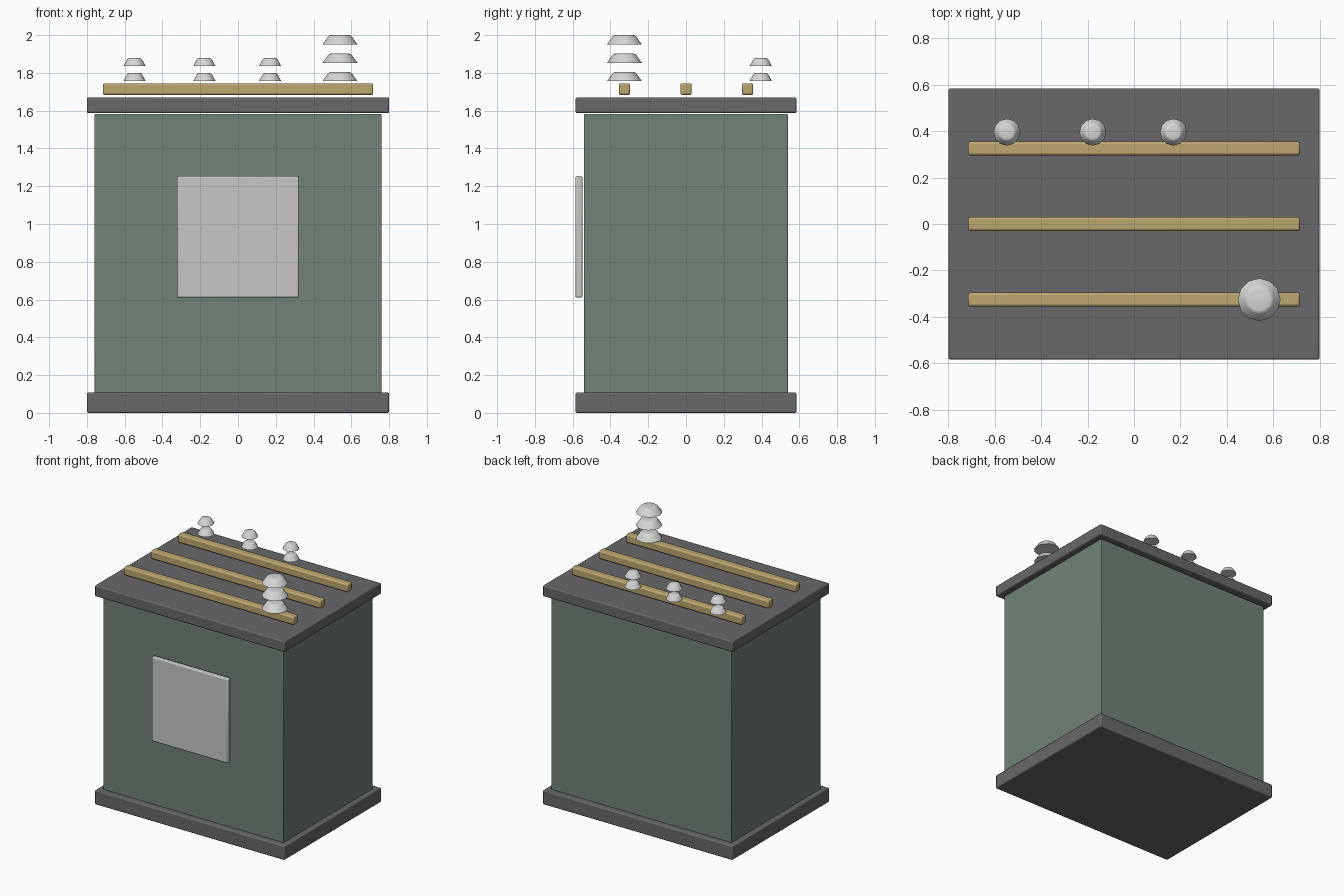
import bpy
import bmesh
from mathutils import Matrix, Vector

cube = bpy.data.objects.get("Cube")
if cube:
    bpy.data.objects.remove(cube, do_unlink=True)


def material(name, rgb):
    """Flat material from 0-255 display values, stored as linear."""
    col = [(c / 255 / 12.92) if c < 11 else ((c / 255 + 0.055) / 1.055) ** 2.4 for c in rgb]
    mat = bpy.data.materials.new(name)
    mat.use_nodes = True
    mat.diffuse_color = (*col, 1)
    mat.node_tree.nodes["Principled BSDF"].inputs["Base Color"].default_value = (*col, 1)
    return mat


GREEN = material("green_paint", (113, 130, 118))
GREY = material("dark_grey_metal", (104, 103, 106))
PLATE = material("pale_grey_plate", (199, 201, 198))
BRASS = material("brass", (190, 167, 112))
CERAMIC = material("white_ceramic", (212, 215, 213))


def finish(bm, name, mat, smooth_angle):
    mesh = bpy.data.meshes.new(name)
    bm.to_mesh(mesh)
    bm.free()
    mesh.materials.append(mat)
    obj = bpy.data.objects.new(name, mesh)
    bpy.context.collection.objects.link(obj)
    bpy.ops.object.select_all(action="DESELECT")
    obj.select_set(True)
    bpy.context.view_layer.objects.active = obj
    bpy.ops.object.shade_smooth_by_angle(angle=smooth_angle)
    return obj


def box(name, low, high, mat, bevel):
    """Box between two corners with softened edges."""
    low, high = Vector(low), Vector(high)
    bm = bmesh.new()
    bmesh.ops.create_cube(
        bm, size=1, matrix=Matrix.Translation((low + high) / 2) @ Matrix.Diagonal((*(high - low), 1)))
    obj = finish(bm, name, mat, 0.5)
    mod = obj.modifiers.new("soft_edges", "BEVEL")
    mod.width = bevel
    mod.segments = 2
    return obj


def insulator_disc(name, x, y, z, radius, height):
    """Tapered ceramic disc, wide at the bottom with a chamfered top rim."""
    bm = bmesh.new()
    bmesh.ops.create_cone(
        bm, cap_ends=True, segments=12, radius1=radius, radius2=radius * 0.62, depth=height,
        matrix=Matrix.Translation((x, y, z + height / 2)))
    top = max(v.co.z for v in bm.verts)
    rim = [e for e in bm.edges if all(v.co.z > top - 0.001 for v in e.verts)]
    bmesh.ops.bevel(bm, geom=rim, offset=height * 0.2, segments=2, affect="EDGES", profile=0.5)
    return finish(bm, name, CERAMIC, 0.7)


# Tank with its base and lid
box("base", (-0.80, -0.585, 0), (0.80, 0.585, 0.108), GREY, 0.008)
box("tank", (-0.76, -0.54, 0.10), (0.76, 0.54, 1.582), GREEN, 0.005)
box("lid", (-0.80, -0.585, 1.587), (0.80, 0.585, 1.67), GREY, 0.008)

# Plate held just off the front
box("front_plate", (-0.322, -0.585, 0.61), (0.322, -0.548, 1.253), PLATE, 0.008)

# Bars across the lid
for name, y in (("front", -0.326), ("middle", 0), ("back", 0.326)):
    box(name + "_bar", (-0.716, y - 0.03, 1.683), (0.716, y + 0.03, 1.745), BRASS, 0.01)

# Tall insulator at the front left
for i in range(3):
    insulator_disc(f"tall_insulator_disc_{i + 1}", 0.54, -0.326, 1.756 + i * 0.0975, 0.092, 0.049)

# Three short insulators along the back
for n, x in enumerate((-0.548, -0.178, 0.17)):
    for i in range(2):
        insulator_disc(f"short_insulator_{n + 1}_disc_{i + 1}", x, 0.396, 1.758 + i * 0.079, 0.058, 0.041)
